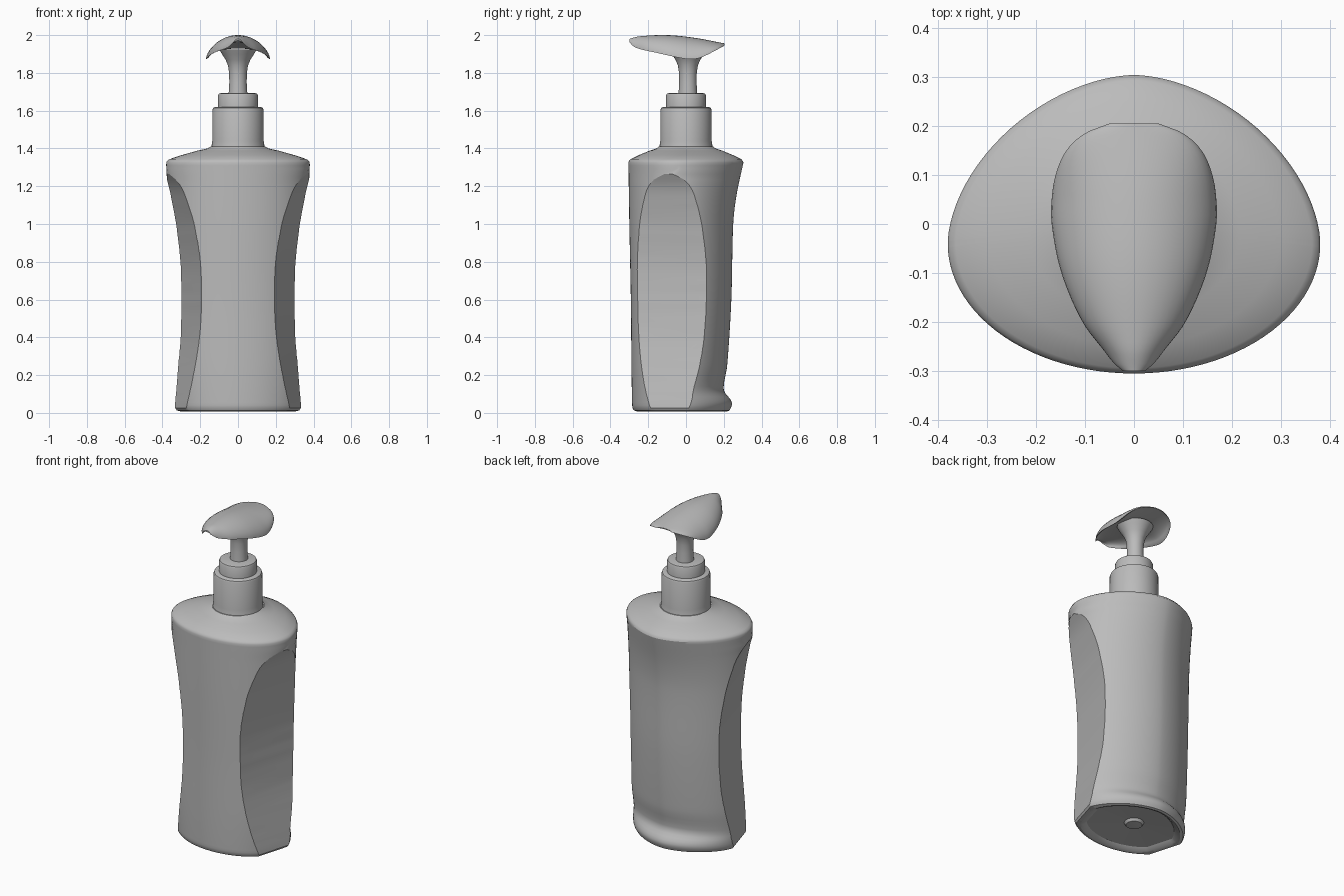
import bpy, bmesh, math
from math import sin, cos, pi

cube = bpy.data.objects.get("Cube")
if cube:
    bpy.data.objects.remove(cube)

grey = bpy.data.materials.new("plain grey")
grey.use_nodes = True
grey.diffuse_color = (0.5, 0.5, 0.5, 1)
grey.node_tree.nodes["Principled BSDF"].inputs["Base Color"].default_value = (0.5, 0.5, 0.5, 1)


def curve(points, t):
    """Smooth value at t along a list of (position, value) pairs."""
    if t <= points[0][0]:
        return points[0][1]
    if t >= points[-1][0]:
        return points[-1][1]
    i = max(k for k in range(len(points) - 1) if points[k][0] <= t)

    def slope(k):
        a, b = points[max(k - 1, 0)], points[min(k + 1, len(points) - 1)]
        return (b[1] - a[1]) / (b[0] - a[0])
    (x0, y0), (x1, y1) = points[i], points[i + 1]
    h, s = x1 - x0, (t - x0) / (x1 - x0)
    return ((2*s**3 - 3*s**2 + 1) * y0 + (s**3 - 2*s**2 + s) * h * slope(i)
            + (3*s**2 - 2*s**3) * y1 + (s**3 - s**2) * h * slope(i + 1))


def loft(name, rings, angle=30):
    """Skin a stack of equal-length closed rings and cap both ends."""
    bm = bmesh.new()
    loops = [[bm.verts.new(p) for p in ring] for ring in rings]
    n = len(loops[0])
    for a, b in zip(loops, loops[1:]):
        for i in range(n):
            j = (i + 1) % n
            bm.faces.new((a[i], a[j], b[j], b[i]))
    bm.faces.new(loops[0][::-1])
    bm.faces.new(loops[-1])
    bmesh.ops.recalc_face_normals(bm, faces=bm.faces)
    mesh = bpy.data.meshes.new(name)
    bm.to_mesh(mesh)
    bm.free()
    mesh.materials.append(grey)
    obj = bpy.data.objects.new(name, mesh)
    bpy.context.collection.objects.link(obj)
    bpy.ops.object.select_all(action='DESELECT')
    obj.select_set(True)
    bpy.context.view_layer.objects.active = obj
    bpy.ops.object.shade_smooth_by_angle(angle=math.radians(angle))
    return obj


def lathe(name, profile, y=0, sides=48):
    return loft(name, [[(r * cos(2*pi*i/sides), y + r * sin(2*pi*i/sides), z)
                        for i in range(sides)] for r, z in profile])


# Bottle body: a lens-shaped section cut by a concave facet on each side
MID_Y = -0.04
WIDTH = [(0, .335), (.04, .347), (.3, .37), (1.3, .38), (1.33, .38)]
FRONT = [(0, .275), (.04, .285), (.6, .292), (1, .3), (1.33, .305)]
BACK = [(0, .22), (.04, .243), (.07, .236), (.12, .2), (.25, .218),
        (.6, .24), (1, .25), (1.15, .267), (1.33, .305)]
FACET = [(0, .33), (.05, .325), (.2, .302), (.4, .275), (.6, .267), (.8, .273),
         (1, .303), (1.1, .328), (1.2, .36), (1.3, .42)]
TILT = 0.29


def outline(z):
    a, f, b = curve(WIDTH, z), curve(FRONT, z), curve(BACK, z)
    limit = curve(FACET, z)

    def lens(t):
        power = 1 if t < pi / 2 else 2 / 1.75
        y = -f - MID_Y if t < pi / 2 else b - MID_Y
        return a * max(sin(t), 0) ** power, MID_Y + y * abs(cos(t)) ** power

    cut = [t for t in (pi * k / 600 for k in range(601))
           if lens(t)[0] > limit + TILT * lens(t)[1]]
    t0, t1 = (cut[0], cut[-1]) if len(cut) > 8 else (pi/2 - .03, pi/2 + .03)
    p, q = lens(t0), lens(t1)
    half = [lens(t0 * k / 24) for k in range(24)]
    half += [(p[0] + (q[0] - p[0]) * k / 10, p[1] + (q[1] - p[1]) * k / 10) for k in range(10)]
    half += [lens(t1 + (pi - t1) * k / 24) for k in range(25)]
    return half + [(-x, y) for x, y in half[-2:0:-1]]


def toward_circle(points, mix, radius, z):
    ring = []
    for x, y in points:
        ang = math.atan2(y, x)
        ring.append((x + (radius * cos(ang) - x) * mix, y + (radius * sin(ang) - y) * mix, z))
    return ring


base, brim = outline(0.025), outline(1.325)
rings = [toward_circle(base, m, r, z) for m, r, z in
         [(1, .025, .018), (1, .045, .02), (1, .055, .035), (.25, .06, .026),
          (.17, .06, .012), (.1, .06, .008), (.03, .06, .013)]]
heights = [.025, .04, .055, .07, .085, .1, .12, .14, .17] + [.2 + .028 * k for k in range(40)]
rings += [[(x, y, z) for x, y in outline(z)] for z in heights + [1.31, 1.325]]
rings += [toward_circle(brim, m, .145, z) for m, z in
          [(.02, 1.334), (.07, 1.343), (.35, 1.365), (.7, 1.388), (.93, 1.4), (1, 1.41)]]
loft("bottle_body", rings, 28)

# Screw collar and pump ring
lathe("screw_collar", [(.142, 1.395), (.139, 1.42), (.136, 1.44), (.135, 1.605),
                       (.131, 1.615), (.122, 1.62)])
lathe("pump_ring", [(.105, 1.61), (.105, 1.682), (.101, 1.69), (.09, 1.693)])

# Stem flaring into the underside of the head
lathe("pump_stem", [(.05, 1.68), (.046, 1.75), (.047, 1.8), (.053, 1.84),
                    (.066, 1.87), (.085, 1.9), (.1, 1.925)], y=0.01)

# Pump head: arched shell tapering to the spout at the front
HALF = [(-.3, .022), (-.285, .04), (-.26, .06), (-.2, .105), (-.1, .148), (0, .168),
        (.05, .168), (.1, .16), (.15, .138), (.185, .1), (.205, .05)]
TOP = [(-.3, 1.98), (-.25, 1.993), (-.1, 2), (.05, 1.985), (.205, 1.956)]
RIM = [(-.3, 1.962), (-.27, 1.935), (-.15, 1.905), (0, 1.874), (.05, 1.874),
       (.1, 1.89), (.205, 1.945)]
head = []
for k in range(37):
    y = -.3 + .505 * (1 - cos(pi * k / 36)) / 2
    w, top, rim = (curve(c, y) for c in (HALF, TOP, RIM))
    rise = top - rim
    ring = [(w * cos(pi * i / 20), y, rim + rise * sin(pi * i / 20) ** 1.15) for i in range(21)]
    ring += [(-.93 * w * cos(pi * i / 20), y, rim + .5 * rise * sin(pi * i / 20))
             for i in range(1, 20)]
    head.append(ring)
loft("pump_head", head, 40)
